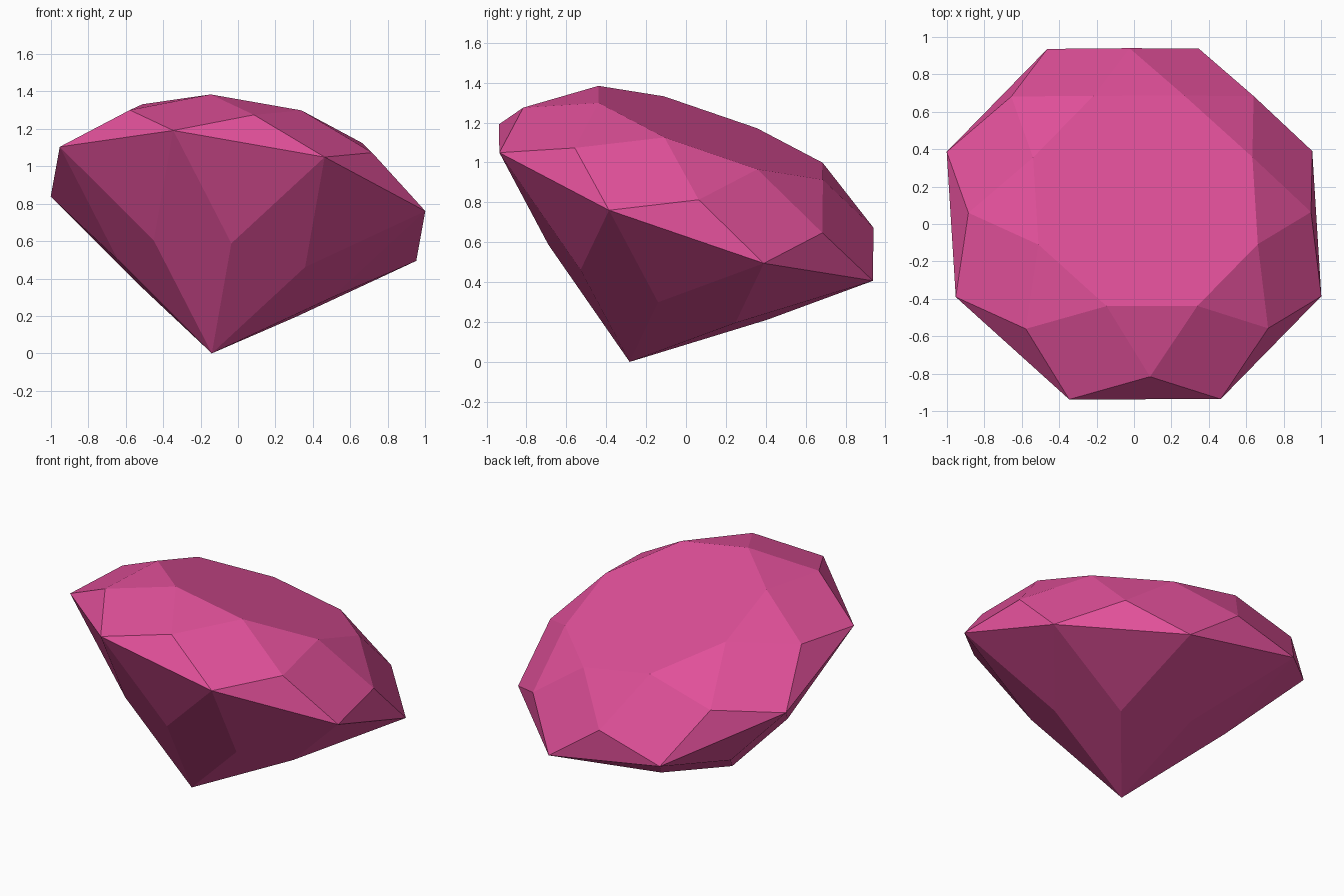
import bpy, bmesh
from math import cos, sin, pi
from mathutils import Vector, Matrix

if "Cube" in bpy.data.objects:
    bpy.data.objects.remove(bpy.data.objects["Cube"])

SEG = 8
R = 1.074                                  # girdle radius
TABLE, CROWN, DEPTH = 0.6 * R, 0.35 * R, 0.8 * R
STEP = 2 * pi / SEG
HALF = STEP / 2

bm = bmesh.new()


def ring(radius, z, shift):
    return [bm.verts.new((radius * cos(i * STEP + shift), radius * sin(i * STEP + shift), z))
            for i in range(SEG)]


# Rings of the brilliant cut, from the bottom tip to the flat table
tip = bm.verts.new((0, 0, -DEPTH))
pavilion = ring(R / 2 / cos(HALF), -DEPTH / 2, HALF)
girdle = ring(R, 0, 0)
crown = ring((R + TABLE) / 2 / cos(HALF), CROWN / 2, HALF)
table = ring(TABLE, CROWN, 0)

# Facets: kites on both sides, triangles between them
for i in range(SEG):
    j = (i + 1) % SEG
    bm.faces.new((tip, pavilion[j], girdle[j], pavilion[i]))
    bm.faces.new((pavilion[i], girdle[j], girdle[i]))
    bm.faces.new((girdle[i], girdle[j], crown[i]))
    bm.faces.new((girdle[j], crown[j], table[j], crown[i]))
    bm.faces.new((crown[i], table[j], table[i]))
bm.faces.new(table)

# Tilt the stone and rest its tip on the ground
up = Vector((0.14, 0.283, 0.8)).normalized()
side = Vector((0.951, 0.39, -0.302))
side = (side - up * side.dot(up)).normalized()
tilt = Matrix((side, up.cross(side), up)).transposed().to_4x4()
bmesh.ops.transform(bm, matrix=tilt, verts=bm.verts)
bmesh.ops.translate(bm, vec=(0, 0, -tip.co.z), verts=bm.verts)
bmesh.ops.recalc_face_normals(bm, faces=bm.faces)

mesh = bpy.data.meshes.new("gemstone")
bm.to_mesh(mesh)
bm.free()
gem = bpy.data.objects.new("gemstone", mesh)
bpy.context.collection.objects.link(gem)

# Pink stone colour
pink = bpy.data.materials.new("pink_stone")
pink.diffuse_color = (0.75, 0.08, 0.32, 1)
pink.use_nodes = True
pink.node_tree.nodes["Principled BSDF"].inputs["Base Color"].default_value = pink.diffuse_color
mesh.materials.append(pink)
